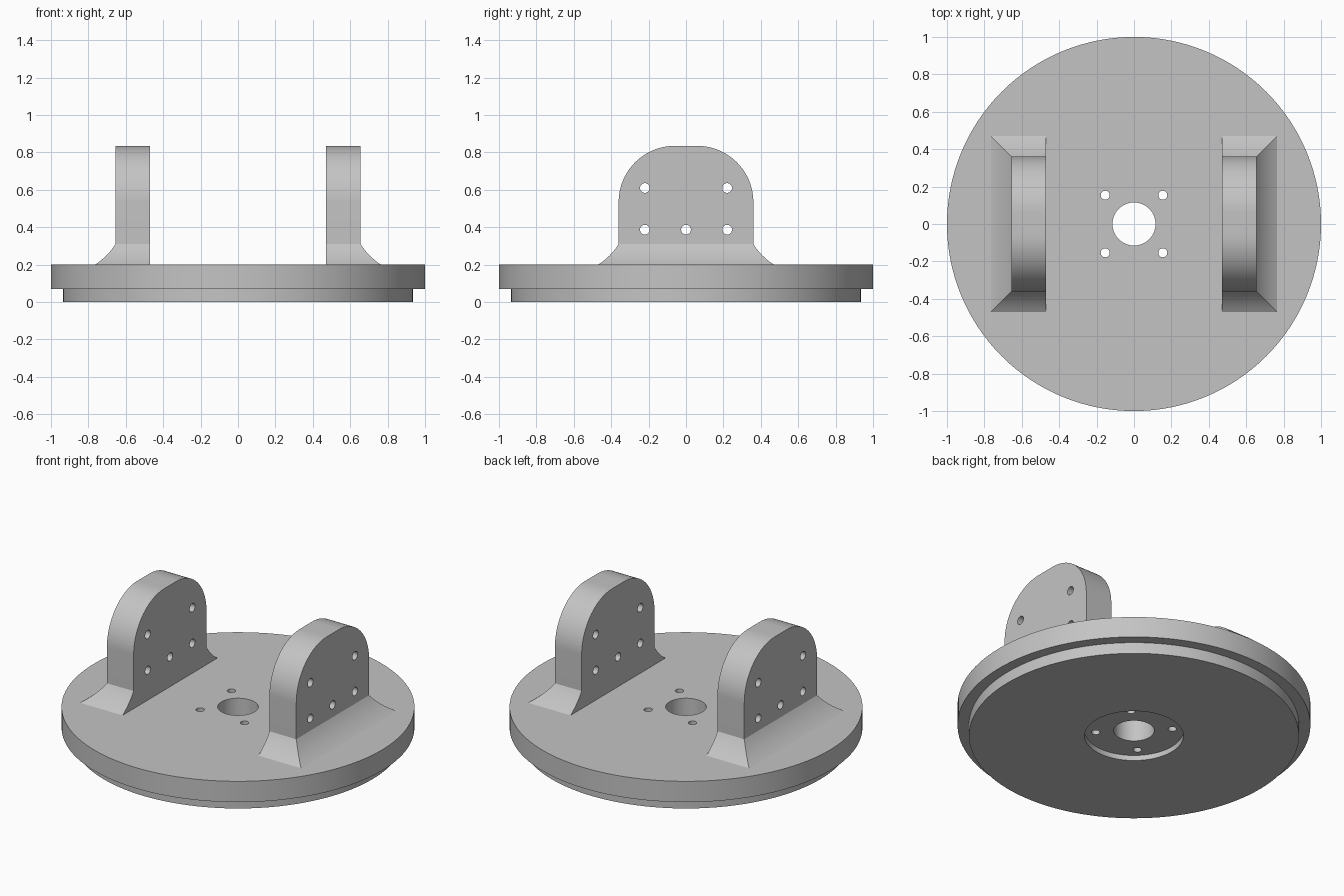
import bpy, bmesh
from math import sin, cos, pi, radians
from mathutils import Matrix, Vector

if "Cube" in bpy.data.objects:
    bpy.data.objects.remove(bpy.data.objects["Cube"])

grey = bpy.data.materials.new("plain grey")
grey.use_nodes = True
grey.diffuse_color = (0.55, 0.55, 0.55, 1)
grey.node_tree.nodes["Principled BSDF"].inputs["Base Color"].default_value = grey.diffuse_color


def make_object(name, bm):
    bmesh.ops.recalc_face_normals(bm, faces=bm.faces)
    mesh = bpy.data.meshes.new(name)
    bm.to_mesh(mesh)
    bm.free()
    mesh.materials.append(grey)
    obj = bpy.data.objects.new(name, mesh)
    bpy.context.collection.objects.link(obj)
    return obj


def drill(obj, centres, radius, length, rotation):
    """Cut round holes, then shade the smooth walls."""
    bm = bmesh.new()
    for c in centres:
        bmesh.ops.create_cone(bm, cap_ends=True, segments=32, radius1=radius, radius2=radius,
                              depth=length, matrix=Matrix.Translation(c) @ rotation)
    cutter = make_object("hole_cutter", bm)
    cutter.hide_render = True
    mod = obj.modifiers.new("holes", 'BOOLEAN')
    mod.operation, mod.solver, mod.object = 'DIFFERENCE', 'EXACT', cutter
    bpy.ops.object.select_all(action='DESELECT')
    obj.select_set(True)
    bpy.context.view_layer.objects.active = obj
    bpy.ops.object.modifier_apply(modifier=mod.name)
    bpy.data.objects.remove(cutter)
    bpy.ops.object.shade_smooth_by_angle(angle=radians(20))


# Stepped round base with a centre bore and a recess underneath
profile = [(0.115, 0.033), (0.28, 0.033), (0.28, 0), (0.935, 0),
           (0.935, 0.07), (1, 0.07), (1, 0.2), (0.115, 0.2)]
bm = bmesh.new()
verts = [bm.verts.new((r, 0, z)) for r, z in profile]
edges = [bm.edges.new((v, verts[i - 1])) for i, v in enumerate(verts)]
bmesh.ops.spin(bm, geom=verts + edges, cent=(0, 0, 0), axis=(0, 0, 1),
               angle=2 * pi, steps=128, use_merge=True)
bmesh.ops.remove_doubles(bm, verts=bm.verts, dist=0.0001)
base = make_object("round_base", bm)
drill(base, [(x, y, 0.12) for x in (-0.154, 0.154) for y in (-0.154, 0.154)],
      0.024, 0.4, Matrix.Identity(4))


def bracket_levels():
    """Height, half width and outer x of each section, from the foot up."""
    foot, half, outer, z_top = 0.11, 0.36, 0.655, 0.31
    levels = [(0.19, half + foot, outer + foot)]
    steps = 8
    for i in range(steps + 1):                      # flared, slightly hollow foot
        t = 1 - i / steps
        sag = 0.006 * 4 * t * (1 - t)
        d = foot * t - sag
        levels.append((z_top - foot * t - sag, half + d, outer + d))
    radius, flat, arcs = 0.30, 0.06, 32
    for i in range(arcs + 1):                       # rounded shoulders
        a = pi / 2 * i / arcs
        levels.append((0.535 + radius * sin(a), flat + radius * cos(a), outer))
    return levels


# Pair of upright brackets
for side, name in ((1, "left_bracket"), (-1, "right_bracket")):
    bm = bmesh.new()
    rings = []
    for z, w, outer in bracket_levels():
        corners = ((0.47, -w), (outer, -w), (outer, w), (0.47, w))
        rings.append([bm.verts.new((side * x, y, z)) for x, y in corners])
    for low, high in zip(rings, rings[1:]):
        for i in range(4):
            bm.faces.new((low[i - 1], low[i], high[i], high[i - 1]))
    bm.faces.new(rings[0])
    bm.faces.new(rings[-1])
    bmesh.ops.recalc_face_normals(bm, faces=bm.faces)
    bmesh.ops.dissolve_limit(bm, angle_limit=radians(0.5), verts=bm.verts, edges=bm.edges)
    bracket = make_object(name, bm)
    spots = [(-0.22, 0.61), (0.22, 0.61), (-0.22, 0.387), (0, 0.387), (0.22, 0.387)]
    drill(bracket, [Vector((side * 0.56, y, z)) for y, z in spots],
          0.026, 0.5, Matrix.Rotation(pi / 2, 4, 'Y'))
